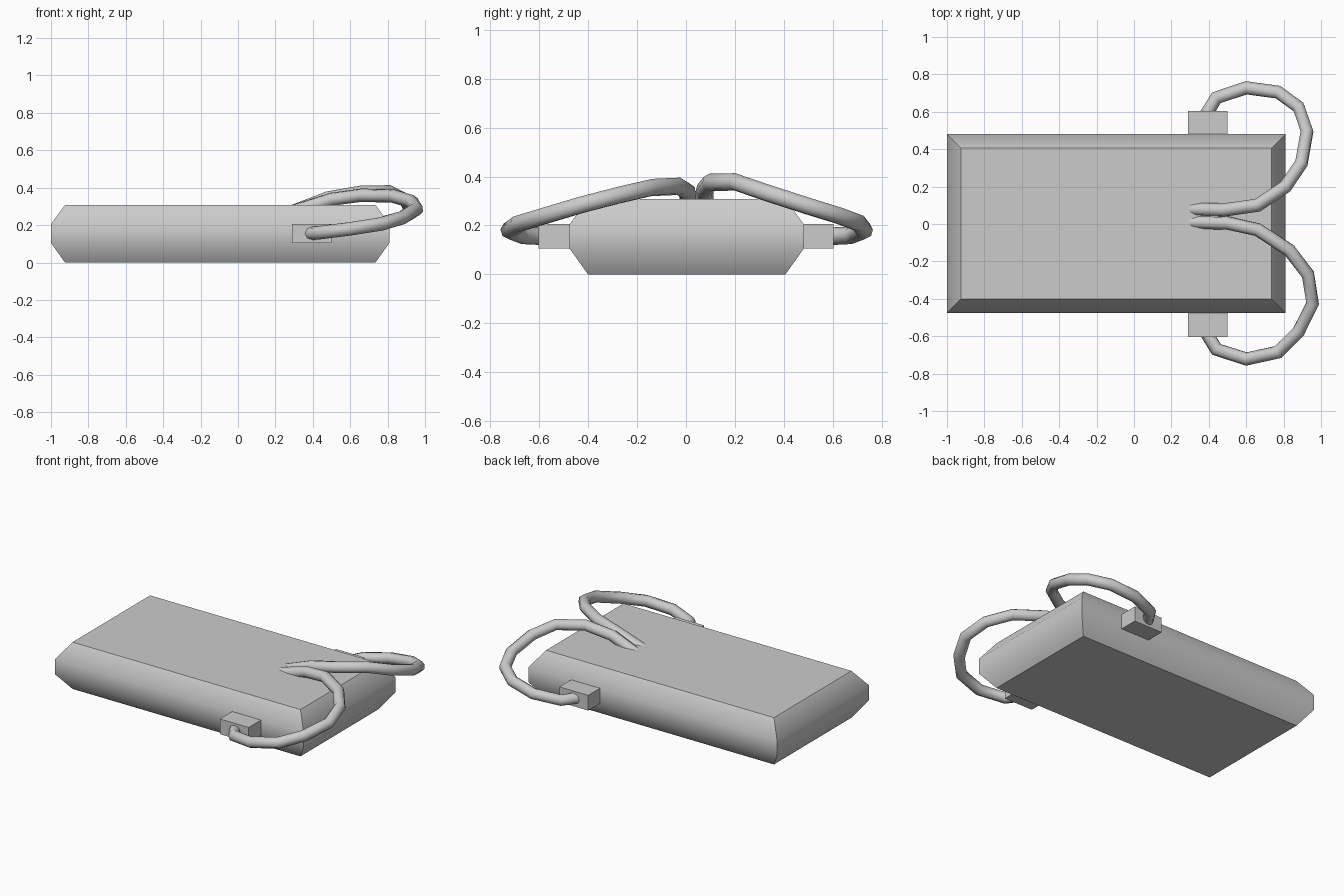
import bpy, bmesh, math

cube = bpy.data.objects.get("Cube")
if cube:
    bpy.data.objects.remove(cube, do_unlink=True)

grey = bpy.data.materials.new("plain_grey")
grey.use_nodes = True
colour = (0.6, 0.6, 0.6, 1)
grey.diffuse_color = colour
grey.node_tree.nodes["Principled BSDF"].inputs["Base Color"].default_value = colour


def activate(obj):
    bpy.ops.object.select_all(action='DESELECT')
    obj.select_set(True)
    bpy.context.view_layer.objects.active = obj


def stacked_box(name, centre, half, layers):
    """Closed box from rectangular rings, each layer given as (z, inset)."""
    bm = bmesh.new()
    rings = []
    for z, inset in layers:
        hx, hy = half[0] - inset, half[1] - inset
        rings.append([bm.verts.new((centre[0] + sx * hx, centre[1] + sy * hy, z))
                      for sx, sy in ((-1, -1), (1, -1), (1, 1), (-1, 1))])
    for low, high in zip(rings, rings[1:]):
        for i in range(4):
            j = (i + 1) % 4
            bm.faces.new((low[i], low[j], high[j], high[i]))
    bm.faces.new(rings[0][::-1])
    bm.faces.new(rings[-1])
    mesh = bpy.data.meshes.new(name)
    bm.to_mesh(mesh)
    bm.free()
    obj = bpy.data.objects.new(name, mesh)
    bpy.context.collection.objects.link(obj)
    mesh.materials.append(grey)
    return obj


def cable(name, points):
    """Round tube following a polyline."""
    curve = bpy.data.curves.new(name, 'CURVE')
    curve.dimensions = '3D'
    curve.bevel_depth = 0.036
    curve.bevel_resolution = 2
    curve.use_fill_caps = True
    spline = curve.splines.new('POLY')
    spline.points.add(len(points) - 1)
    for p, co in zip(spline.points, points):
        p.co = (*co, 1)
    curve.materials.append(grey)
    obj = bpy.data.objects.new(name, curve)
    bpy.context.collection.objects.link(obj)
    activate(obj)
    bpy.ops.object.convert(target='MESH')
    bpy.ops.object.shade_smooth_by_angle(angle=math.radians(60))


# Main slab with chamfered top and bottom rims
body = stacked_box("body", (-0.095, 0.003), (0.905, 0.478),
                   [(0, 0.075), (0.105, 0), (0.205, 0), (0.308, 0.075)])
activate(body)
bpy.ops.object.shade_smooth_by_angle(angle=math.radians(45))

# Side connector blocks
for name, side in (("front_connector", -1), ("back_connector", 1)):
    stacked_box(name, (0.395, side * 0.523), (0.105, 0.08), [(0.105, 0), (0.205, 0)])

# Cables looping from the connectors to the top of the slab
cable("front_cable", [
    (0.38, -0.57, 0.155), (0.44, -0.67, 0.16), (0.60, -0.722, 0.18),
    (0.77, -0.685, 0.207), (0.88, -0.575, 0.24), (0.955, -0.425, 0.285),
    (0.93, -0.27, 0.325), (0.83, -0.14, 0.355), (0.66, -0.03, 0.36),
    (0.50, 0.005, 0.338), (0.30, 0.01, 0.275)])
cable("back_cable", [
    (0.38, 0.575, 0.155), (0.44, 0.675, 0.16), (0.60, 0.728, 0.18),
    (0.77, 0.705, 0.21), (0.88, 0.625, 0.24), (0.925, 0.495, 0.28),
    (0.895, 0.325, 0.335), (0.81, 0.20, 0.378), (0.66, 0.10, 0.376),
    (0.48, 0.075, 0.345), (0.30, 0.08, 0.275)])
